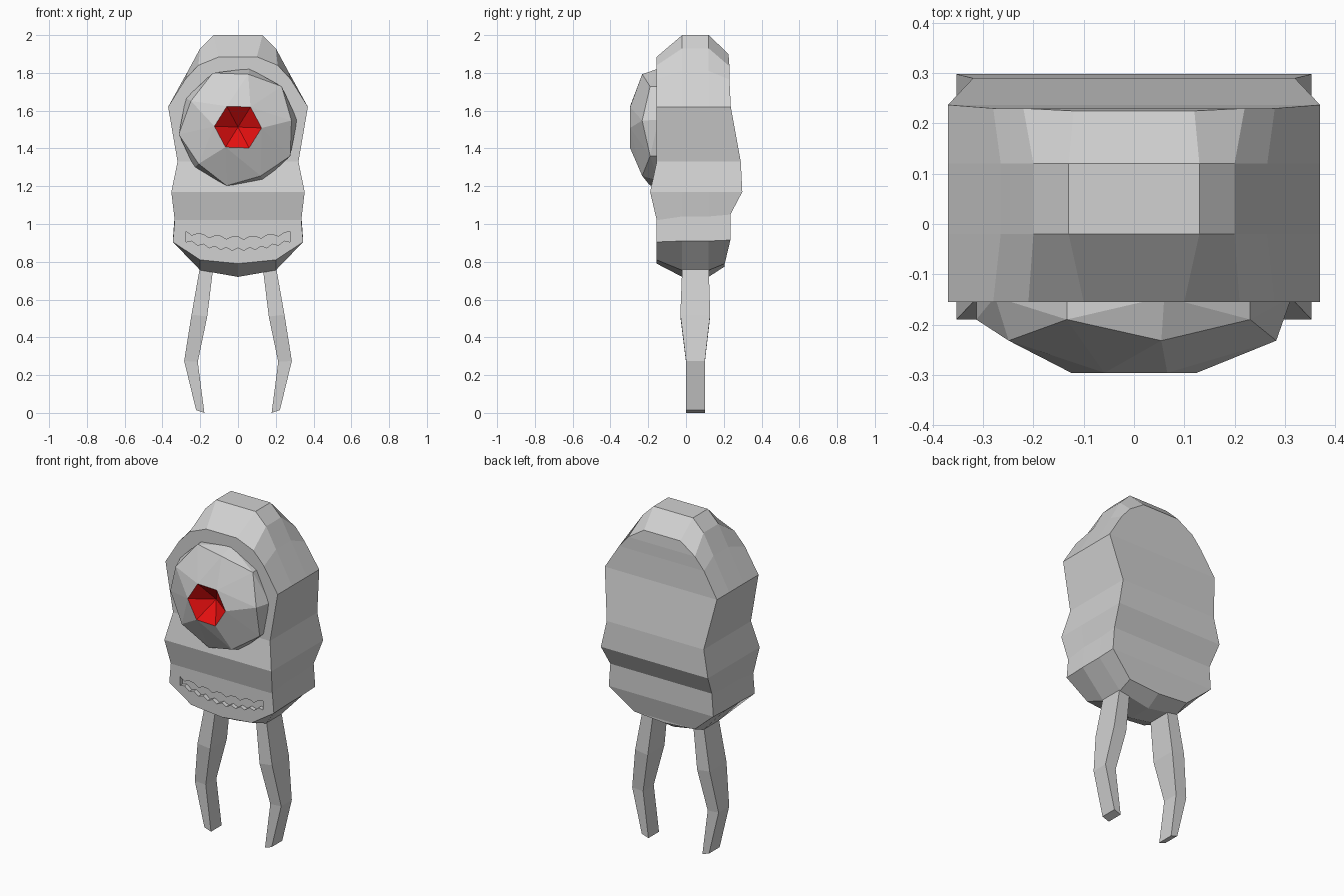
import bpy, bmesh, math
from mathutils import Vector

if "Cube" in bpy.data.objects:
    bpy.data.objects.remove(bpy.data.objects["Cube"])


def material(name, rgb):
    m = bpy.data.materials.new(name)
    m.use_nodes = True
    m.diffuse_color = (*rgb, 1)
    bsdf = next(n for n in m.node_tree.nodes if n.type == 'BSDF_PRINCIPLED')
    bsdf.inputs["Base Color"].default_value = (*rgb, 1)
    return m


GREY = material("grey", (0.64, 0.64, 0.64))
RED = material("red", (0.8, 0.005, 0.005))


def make_object(name, bm, mats, merge=True, normals=True):
    if merge:
        bmesh.ops.remove_doubles(bm, verts=bm.verts, dist=0.0005)
    if normals:
        bmesh.ops.recalc_face_normals(bm, faces=bm.faces)
    me = bpy.data.meshes.new(name)
    bm.to_mesh(me)
    bm.free()
    for m in mats:
        me.materials.append(m)
    ob = bpy.data.objects.new(name, me)
    bpy.context.collection.objects.link(ob)
    return ob


def loft(bm, rows, closed=False):
    """Bridge consecutive rows of points with quads."""
    grid = [[bm.verts.new(p) for p in r] for r in rows]
    for a, b in zip(grid, grid[1:]):
        n = len(a)
        for i in range(n if closed else n - 1):
            j = (i + 1) % n
            bm.faces.new((a[i], a[j], b[j], b[i]))
    return grid


def mirrored(bm):
    """Add the other half across x = 0."""
    dup = bmesh.ops.duplicate(bm, geom=bm.verts[:] + bm.edges[:] + bm.faces[:])
    for v in dup["geom"]:
        if isinstance(v, bmesh.types.BMVert):
            v.co.x = -v.co.x


# Body: half outline from crown to chin; front (x, z), middle (x, z),
# back (x, z), then front depth and back depth
OUTLINE = [
    (0.00, 1.885, 0.00, 2.00, 0.00, 1.900, -0.155, 0.225),
    (0.10, 1.885, 0.13, 2.00, 0.12, 1.900, -0.155, 0.225),
    (0.21, 1.840, 0.20, 1.93, 0.22, 1.835, -0.155, 0.23),
    (0.28, 1.765, 0.265, 1.81, 0.28, 1.765, -0.155, 0.23),
    (0.37, 1.62, 0.37, 1.62, 0.37, 1.62, -0.155, 0.237),
    (0.32, 1.33, 0.32, 1.33, 0.32, 1.33, -0.155, 0.290),
    (0.353, 1.17, 0.353, 1.17, 0.353, 1.17, -0.19, 0.298),
    (0.335, 1.02, 0.335, 1.04, 0.335, 1.05, -0.155, 0.235),
    (0.345, 0.905, 0.345, 0.91, 0.345, 0.915, -0.155, 0.235),
    (0.20, 0.81, 0.20, 0.755, 0.20, 0.79, -0.155, 0.205),
    (0.00, 0.79, 0.00, 0.72, 0.00, 0.775, -0.155, 0.205),
]
bm = bmesh.new()
loft(bm, [[(0, yf, fz), (fx, yf, fz), (mx, -0.02, mz), (mx, 0.12, mz),
           (bx, yb, bz), (0, yb, bz)]
          for fx, fz, mx, mz, bx, bz, yf, yb in OUTLINE])
bmesh.ops.remove_doubles(bm, verts=bm.verts, dist=0.0005)
mirrored(bm)
body = make_object("body", bm, [GREY])

# Mouth: jagged, toothed slot cut shallowly into the front
N = 18
xs = [-0.275 + 0.55 * i / N for i in range(N + 1)]
upper = [(x, 0.932 + 0.028 * (x / 0.275) ** 2 - (0.016 if i % 3 == 1 else 0))
         for i, x in enumerate(xs)]
lower = [(x, 0.860 + 0.045 * (x / 0.275) ** 2 + (0.016 if i % 2 else 0))
         for i, x in enumerate(xs)]
ring = upper + lower[::-1]
bm = bmesh.new()
ends = loft(bm, [[(x, y, z) for x, z in ring] for y in (-0.25, -0.13)], True)
for e in ends:
    bm.faces.new(e)
cutter = make_object("mouth_cutter", bm, [GREY])
cutter.hide_render = True
mod = body.modifiers.new("mouth", 'BOOLEAN')
mod.operation = 'DIFFERENCE'
mod.solver = 'EXACT'
mod.object = cutter
bpy.context.view_layer.objects.active = body
bpy.ops.object.modifier_apply(modifier=mod.name)
bpy.data.objects.remove(cutter)


# Eye: faceted dome with a sunken red cone
def circle(n, start, radius, y):
    return [Vector((radius * math.cos(math.radians(start + 360 * k / n)), y,
                    1.513 + radius * math.sin(math.radians(start + 360 * k / n))))
            for k in range(n)]


bm = bmesh.new()
for p in (circle(10, 79, 0.316, -0.145) + circle(5, 115, 0.316, -0.19)
          + circle(5, 79, 0.285, -0.232)):
    bm.verts.new(p)
iris = [bm.verts.new(p) for p in circle(6, -2, 0.125, -0.296)]
bmesh.ops.convex_hull(bm, input=bm.verts[:])
bmesh.ops.recalc_face_normals(bm, faces=bm.faces)
front = [f for f in bm.faces if all(v in iris for v in f.verts)]
bmesh.ops.delete(bm, geom=front, context='FACES')
centre = bm.verts.new((0, -0.205, 1.513))
for a, b in zip(iris, iris[1:] + iris[:1]):
    bm.faces.new((a, b, centre)).material_index = 1
make_object("eye", bm, [GREY, RED])

# Legs: (inner x, inner z, outer x, outer z, front y, back y) down each leg
LEG = [(0.13, 0.78, 0.20, 0.78, -0.02, 0.12),
       (0.163, 0.51, 0.246, 0.52, -0.03, 0.128),
       (0.213, 0.27, 0.285, 0.275, 0.0, 0.10),
       (0.178, 0.0, 0.222, 0.015, 0.0, 0.10)]
for name, s in (("left_leg", 1), ("right_leg", -1)):
    bm = bmesh.new()
    g = loft(bm, [[(s * xi, yf, zi), (s * xo, yf, zo), (s * xo, yb, zo), (s * xi, yb, zi)]
                  for xi, zi, xo, zo, yf, yb in LEG], True)
    bm.faces.new(g[0])
    bm.faces.new(g[-1])
    make_object(name, bm, [GREY])
